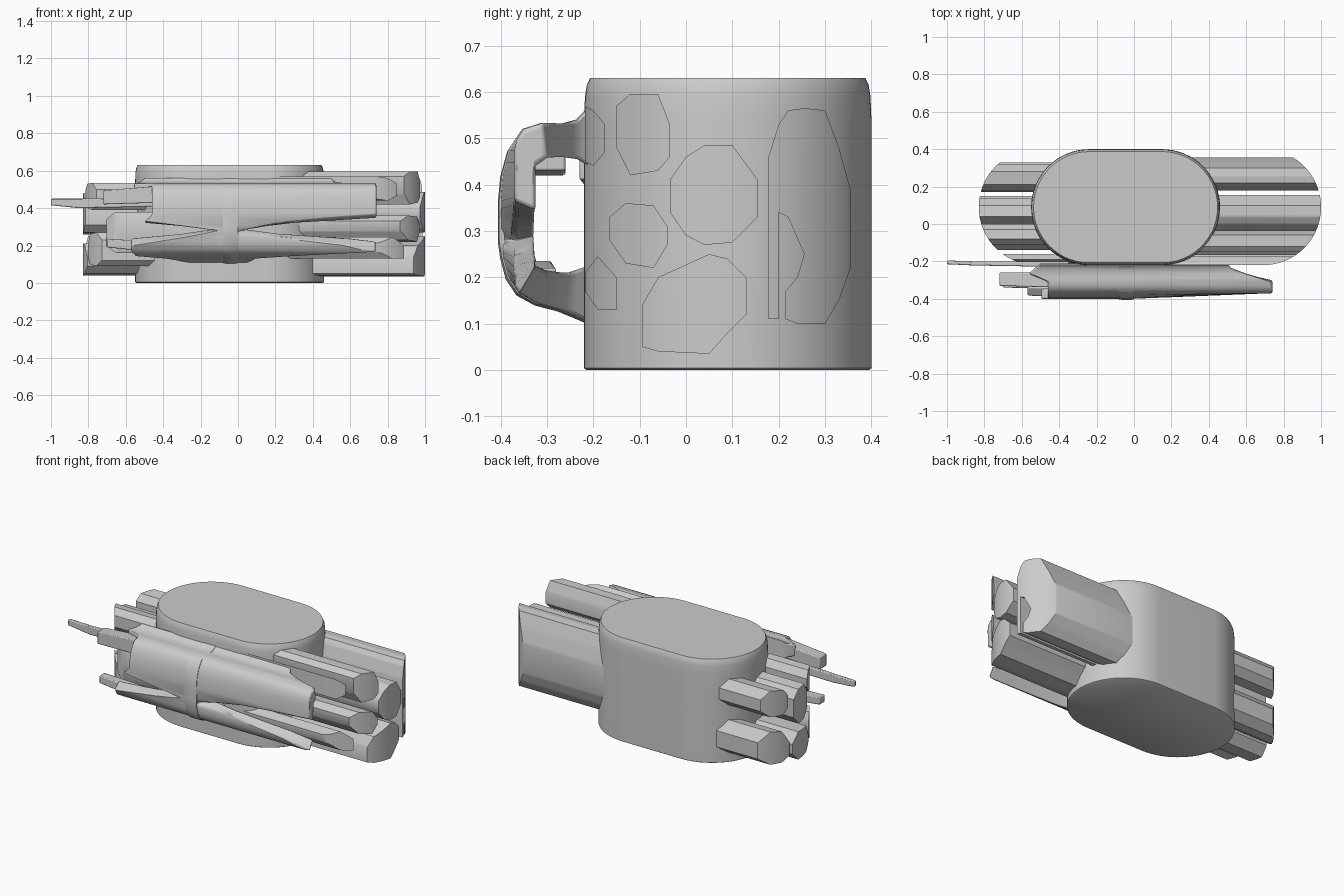
import bpy, bmesh, math

R, CY, CX_L, CX_R = 0.31, 0.09, -0.24, 0.15     # rounded ends of the body


def loft(name, rings, bevel=0.0, angle=35):
    """Skin a list of equal-length closed rings and cap both ends."""
    bm = bmesh.new()
    vs = [[bm.verts.new(p) for p in ring] for ring in rings]
    n = len(vs[0])
    for a, b in zip(vs, vs[1:]):
        for i in range(n):
            j = (i + 1) % n
            bm.faces.new((a[i], a[j], b[j], b[i]))
    bm.faces.new(vs[0][::-1])
    bm.faces.new(vs[-1])
    bmesh.ops.recalc_face_normals(bm, faces=bm.faces)
    me = bpy.data.meshes.new(name)
    bm.to_mesh(me)
    bm.free()
    ob = bpy.data.objects.new(name, me)
    bpy.context.collection.objects.link(ob)
    if bevel:
        m = ob.modifiers.new("bevel", 'BEVEL')
        m.width, m.segments, m.limit_method = bevel, 2, 'ANGLE'
        m.angle_limit = math.radians(50)
    bpy.ops.object.select_all(action='DESELECT')
    ob.select_set(True)
    bpy.context.view_layer.objects.active = ob
    bpy.ops.object.shade_smooth_by_angle(angle=math.radians(angle))
    return ob


def resample(rows, steps):
    """Linear in-between rows."""
    out = []
    for a, b in zip(rows, rows[1:]):
        out += [[p + (q - p) * k / steps for p, q in zip(a, b)] for k in range(steps)]
    return out + [list(rows[-1])]


def stadium(z, inset):
    r, pts = R - inset, []
    for cx, start in ((CX_R, -90), (CX_L, 90)):
        for k in range(33):
            t = math.radians(start + 180 * k / 32)
            pts.append((cx + r * math.cos(t), CY + r * math.sin(t), z))
    return pts


# Body: closed, rounded oblong cup
loft("cup_body", [stadium(z, i) for z, i in
     ((0, .006), (.004, 0), (.54, 0), (.59, .002), (.615, .006), (.63, .013))])


# Spots: columns (y, z low, z high) pushed out along x, ends follow the cup curve
def spot(name, side, cols):
    cx, shift = (CX_R, 0.54) if side > 0 else (CX_L, 0.28)
    rings = []
    for y, lo, hi in resample(cols, 5):
        x0 = cx + side * math.sqrt(max(0, R * R - (y - CY) ** 2))
        xi, xo = x0 - side * 0.03, x0 + side * shift
        rings.append([(xi, y, lo), (xi, y, hi), (xo, y, hi), (xo, y, lo)])
    loft(name, rings)


right_spots = [
    [(-.218, .45, .57), (-.2, .44, .56), (-.175, .47, .53)],
    [(-.15, .48, .57), (-.12, .42, .595), (-.06, .43, .595), (-.035, .46, .53)],
    [(-.035, .34, .41), (0, .29, .46), (.04, .27, .485), (.1, .275, .485), (.155, .33, .41)],
    [(-.165, .28, .33), (-.13, .23, .36), (-.07, .22, .355), (-.04, .27, .31)],
    [(-.218, .17, .21), (-.19, .13, .245), (-.15, .13, .2)],
    [(-.095, .05, .14), (-.06, .04, .2), (.05, .035, .25), (.09, .08, .24), (.13, .12, .2)],
    # large notched spot, in pieces around its slit
    [(.178, .11, .46), (.2, .11, .53)],
    [(.2, .34, .53), (.22, .33, .56), (.255, .25, .565)],
    [(.215, .11, .17), (.24, .1, .2), (.255, .1, .25)],
    [(.255, .1, .565), (.3, .1, .56), (.33, .15, .48), (.355, .22, .39)],
]
left_spots = [
    [(.17, .09, .17), (.22, .06, .25), (.28, .06, .26), (.33, .1, .2)],
    [(.18, .39, .46), (.21, .35, .5), (.28, .35, .51), (.32, .39, .46)],
    [(0, .31, .42), (.04, .27, .48), (.1, .26, .47), (.14, .31, .42)],
    [(-.03, .09, .14), (.01, .05, .21), (.1, .04, .21), (.15, .09, .15)],
    [(-.11, .43, .5), (-.08, .39, .535), (-.03, .4, .53), (0, .44, .49)],
    [(-.14, .12, .23), (-.11, .09, .27), (-.06, .1, .26), (-.04, .14, .21)],
    [(-.21, .2, .33), (-.19, .16, .38), (-.16, .2, .34)],
]
for side, label, spots in ((1, "right", right_spots), (-1, "left", left_spots)):
    for i, cols in enumerate(spots):
        spot(f"{label}_spot_{i + 1}", side, cols)

# Handle: C-shaped strip, rows are outer y,z, inner y,z, left x, right x
handle = [
    (-.21, .565, -.21, .44, -.50, .50),
    (-.235, .54, -.235, .455, -.53, .52),
    (-.265, .532, -.27, .46, -.56, .60),
    (-.31, .533, -.30, .458, -.46, .74),
    (-.35, .52, -.325, .44, -.46, .74),
    (-.38, .475, -.338, .41, -.46, .74),
    (-.395, .42, -.343, .37, -.46, .74),
    (-.40, .365, -.345, .345, -.46, .74),
    (-.40, .33, -.345, .32, -.50, .30),
    (-.40, .28, -.345, .29, -.12, .02),
    (-.395, .245, -.343, .265, -.30, .22),
    (-.383, .20, -.338, .24, -.57, .60),
    (-.36, .165, -.325, .225, -.57, .74),
    (-.32, .143, -.295, .212, -.55, .30),
    (-.27, .13, -.255, .21, -.40, .10),
    (-.21, .105, -.21, .225, -.25, .05),
]
rings = []
for oy, oz, iy, iz, xl, xr in resample(handle, 2):
    ro, ri = max(oy, -.37), max(iy, -.325)
    rings.append([(xl, oy, oz), (-.01, oy, oz), (xr, ro, oz),
                  (xr, ri, iz), (-.01, iy, iz), (xl, iy, iz)])
loft("handle", rings, 0.008, 40)

# Raised band down the middle of the handle
loft("handle_band", [[(-.08, oy - .003, oz), (-.06, oy - .006, oz - .004), (-.02, oy - .006, oz - .004),
                      (0, oy - .003, oz), (0, iy, iz), (-.08, iy, iz)]
                     for oy, oz, iy, iz, _, _ in resample(handle, 2)], 0, 40)


# Tapered bars sticking out to the left
def bar(name, sections):
    loft(name, [[(x, y0, z0), (x, y1, z0), (x, y1, z1), (x, y0, z1)]
                for x, y0, y1, z0, z1 in sections], 0.005)


bar("upper_bar", [(-.72, -.33, -.26, .42, .495), (-.40, -.34, -.26, .43, .52)])
bar("lower_bar", [(-.70, -.34, -.29, .19, .235), (-.40, -.345, -.28, .16, .22)])
bar("thin_spike", [(-1, -.215, -.195, .415, .45), (-.85, -.222, -.2, .4, .45),
                   (-.35, -.23, -.2, .41, .46)])
